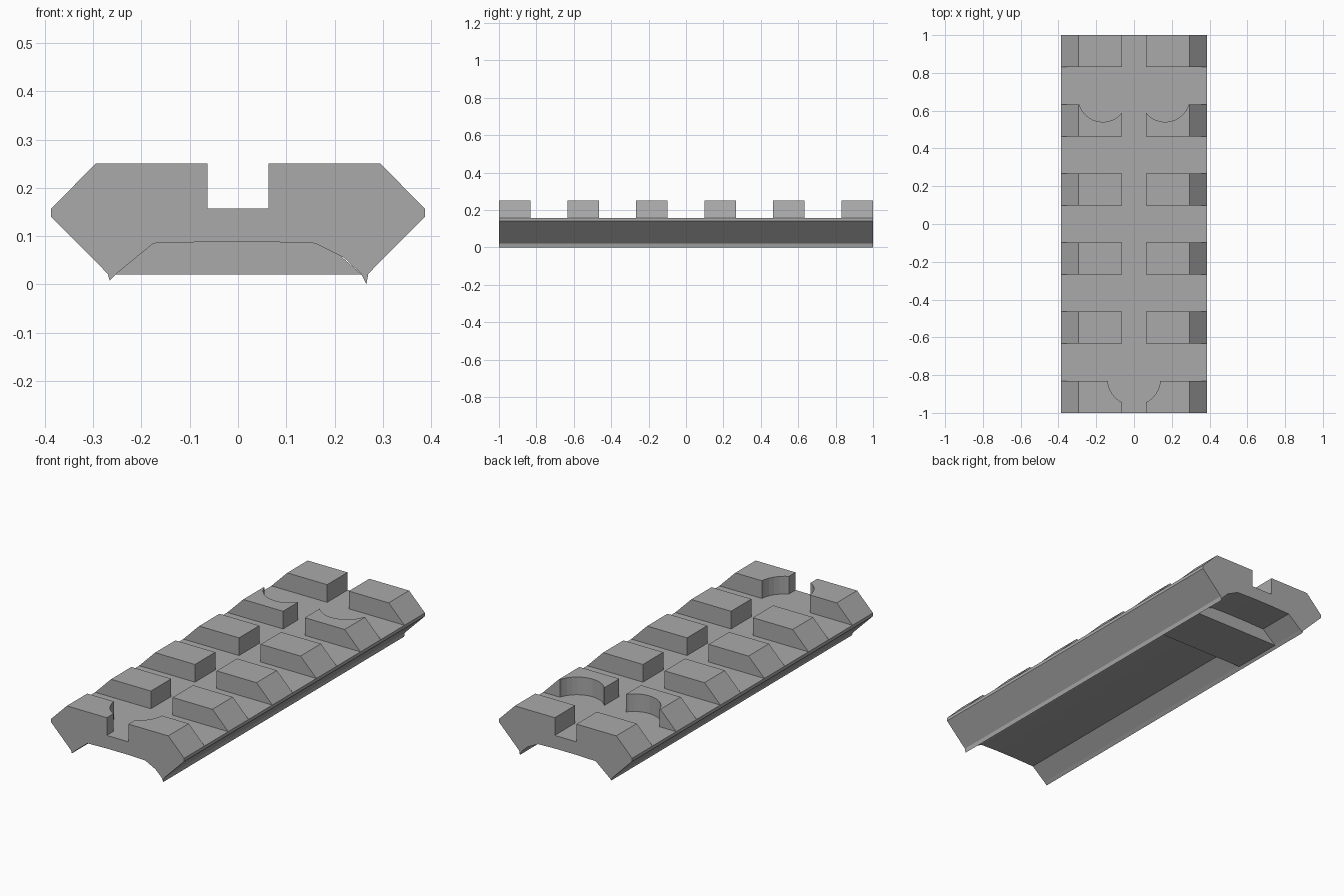
import bpy, bmesh

cube = bpy.data.objects.get("Cube")
if cube:
    bpy.data.objects.remove(cube, do_unlink=True)

metal = bpy.data.materials.new("grey_metal")
metal.use_nodes = True
colour = (0.4, 0.4, 0.4, 1)
metal.diffuse_color = colour
metal.node_tree.nodes["Principled BSDF"].inputs["Base Color"].default_value = colour

FLOOR, TOP = 0.157, 0.25
PITCH, GAP = 0.366, 0.197


def add_object(name, bm):
    bmesh.ops.recalc_face_normals(bm, faces=bm.faces[:])
    mesh = bpy.data.meshes.new(name)
    bm.to_mesh(mesh)
    bm.free()
    mesh.materials.append(metal)
    obj = bpy.data.objects.new(name, mesh)
    bpy.context.collection.objects.link(obj)
    return obj


def extrude_profile(name, points, y0, y1):
    """Extrude an x-z outline along y."""
    bm = bmesh.new()
    face = bm.faces.new([bm.verts.new((x, y0, z)) for x, z in points])
    out = bmesh.ops.extrude_face_region(bm, geom=[face])
    verts = [g for g in out["geom"] if isinstance(g, bmesh.types.BMVert)]
    bmesh.ops.translate(bm, verts=verts, vec=(0, y1 - y0, 0))
    return add_object(name, bm)


def box_cutter(name, x, y, half_x, half_y):
    low, high = FLOOR, TOP + 0.1
    outline = [(x - half_x, low), (x + half_x, low), (x + half_x, high), (x - half_x, high)]
    return extrude_profile(name, outline, y - half_y, y + half_y)


def round_cutter(name, x, y, radius):
    bm = bmesh.new()
    bmesh.ops.create_cone(bm, cap_ends=True, segments=32, radius1=radius, radius2=radius, depth=0.2)
    bmesh.ops.translate(bm, verts=bm.verts[:], vec=(x, y, FLOOR + 0.1))
    return add_object(name, bm)


# Rail: chamfered outside, hollow underside with two thin lips
outline = [
    (-0.295, TOP), (0.295, TOP), (0.387, FLOOR), (0.387, 0.14),
    (0.27, 0.022), (0.266, 0.0), (0.255, 0.022), (0.22, 0.055), (0.16, 0.085),
    (0.06, 0.088), (-0.06, 0.088), (-0.175, 0.085),
    (-0.252, 0.022), (-0.266, 0.008), (-0.27, 0.022),
    (-0.387, 0.14), (-0.387, FLOOR),
]
rail = extrude_profile("rail", outline, -1, 1)

# Cutters: lengthwise groove, cross slots and round screw clearances
cutters = [box_cutter("groove_cutter", 0, 0, 0.063, 1.1)]
for k in range(-2, 3):
    cutters.append(box_cutter("slot_cutter", 0, k * PITCH, 0.5, GAP / 2))
for side in (-1, 1):
    cutters.append(round_cutter("rear_clearance_cutter", side * 0.165, 0.67, 0.13))
cutters.append(round_cutter("front_clearance_cutter", 0, -0.82, 0.14))

for cutter in cutters:
    cutter.hide_render = True
    mod = rail.modifiers.new(cutter.name, "BOOLEAN")
    mod.operation, mod.solver, mod.object = "DIFFERENCE", "EXACT", cutter

# Bake the cuts into the rail and drop the cutters
depsgraph = bpy.context.evaluated_depsgraph_get()
cut_mesh = bpy.data.meshes.new_from_object(rail.evaluated_get(depsgraph))
rail.modifiers.clear()
rail.data = cut_mesh
cut_mesh.materials.clear()
cut_mesh.materials.append(metal)
for poly in cut_mesh.polygons:
    poly.material_index = 0
for cutter in cutters:
    bpy.data.objects.remove(cutter, do_unlink=True)

# Clamp block across the underside channel
extrude_profile("clamp_block", [(-0.254, 0.02), (0.257, 0.02), (0.165, 0.1), (-0.165, 0.1)], 0.52, 0.8)
